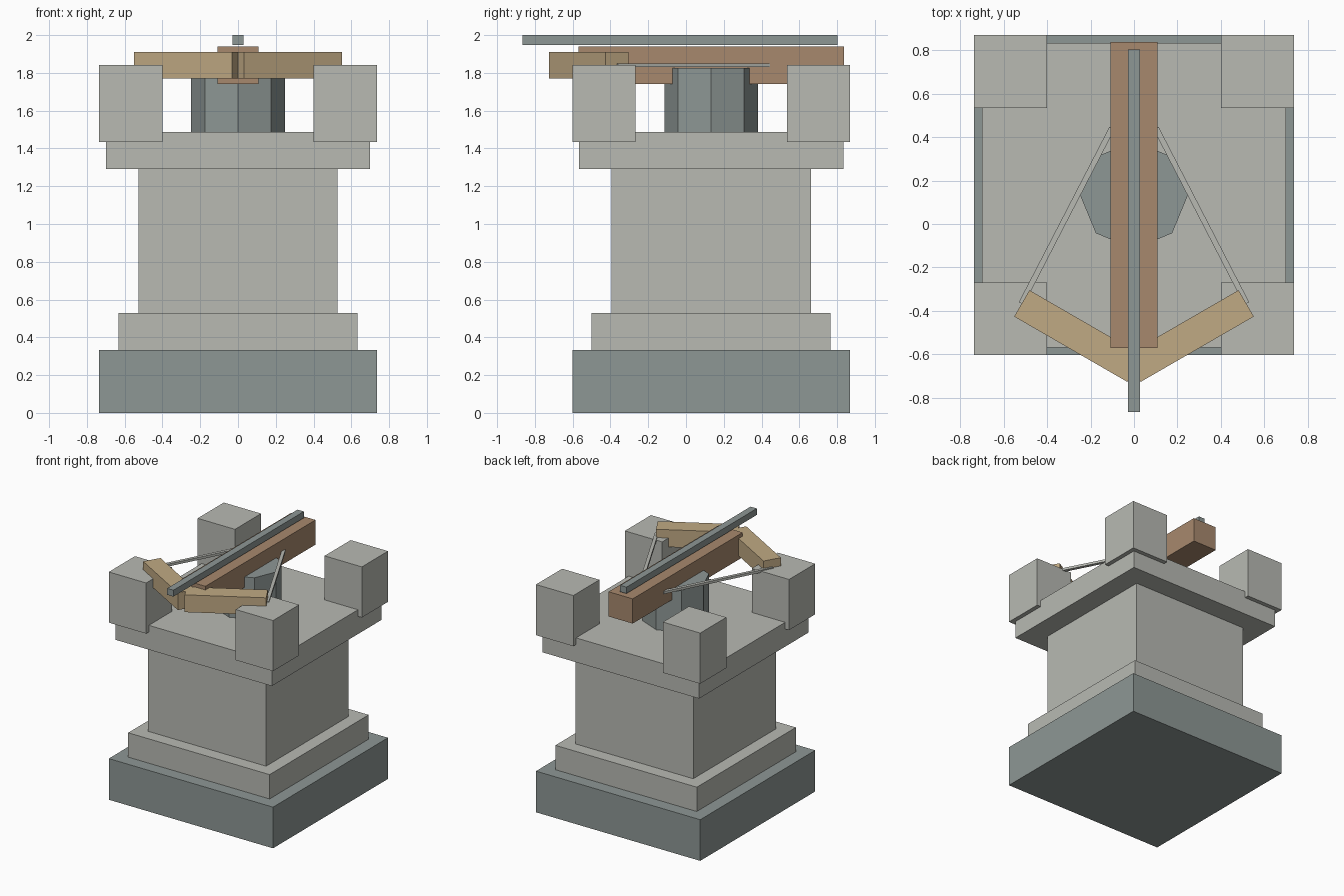
import bpy
from math import radians, atan2, hypot

cube = bpy.data.objects.get("Cube")
if cube:
    bpy.data.objects.remove(cube, do_unlink=True)


def material(name, color):
    mat = bpy.data.materials.new(name)
    mat.use_nodes = True
    mat.diffuse_color = (*color, 1)
    mat.node_tree.nodes["Principled BSDF"].inputs["Base Color"].default_value = (*color, 1)
    return mat


STONE = material("pale stone", (0.48, 0.49, 0.45))
SLATE = material("slate grey", (0.27, 0.31, 0.30))
WOOD = material("brown wood", (0.39, 0.25, 0.155))
TAN = material("tan wood", (0.53, 0.40, 0.23))

TOWER_Y = 0.133  # the tower sits behind the overhanging bolt


def finish(name, mat):
    obj = bpy.context.object
    obj.name = name
    obj.data.materials.append(mat)
    return obj


def box(name, mat, center, size, turn=0):
    bpy.ops.mesh.primitive_cube_add(size=1, location=center, rotation=(0, 0, turn))
    obj = finish(name, mat)
    obj.scale = size
    return obj


def tier(name, mat, half, low, high):
    box(name, mat, (0, TOWER_Y, (low + high) / 2), (2 * half, 2 * half, high - low))


# Square tower
tier("base", SLATE, 0.735, 0, 0.333)
tier("plinth", STONE, 0.633, 0.333, 0.53)
tier("shaft", STONE, 0.528, 0.53, 1.29)
tier("platform", STONE, 0.70, 1.29, 1.487)

# Corner blocks
for side, sx in (("left", 1), ("right", -1)):
    for end, sy in (("back", 1), ("front", -1)):
        box(f"{end}_{side}_battlement", STONE,
            (sx * 0.568, TOWER_Y + sy * 0.568, 1.638), (0.334, 0.334, 0.41))

# Eight-sided pedestal with corners on the axes
bpy.ops.mesh.primitive_cylinder_add(vertices=8, radius=0.248, depth=0.338,
                                    location=(0, TOWER_Y, 1.656))
finish("pedestal", SLATE)

# Crossbow stock and bolt
box("stock", WOOD, (0, 0.133, 1.84), (0.216, 1.406, 0.2))
box("bolt", SLATE, (0, -0.032, 1.974), (0.056, 1.667, 0.052))

# Swept bow arms and bowstrings
for side, s in (("left", 1), ("right", -1)):
    box(f"{side}_bow_arm", TAN, (s * 0.256, -0.515, 1.84), (0.6, 0.14, 0.14), s * radians(30))
    dx, dy = -0.416, 0.805
    box(f"{side}_bowstring", STONE, (s * 0.31, 0.037, 1.841),
        (hypot(dx, dy), 0.026, 0.02), atan2(dy, s * dx))
